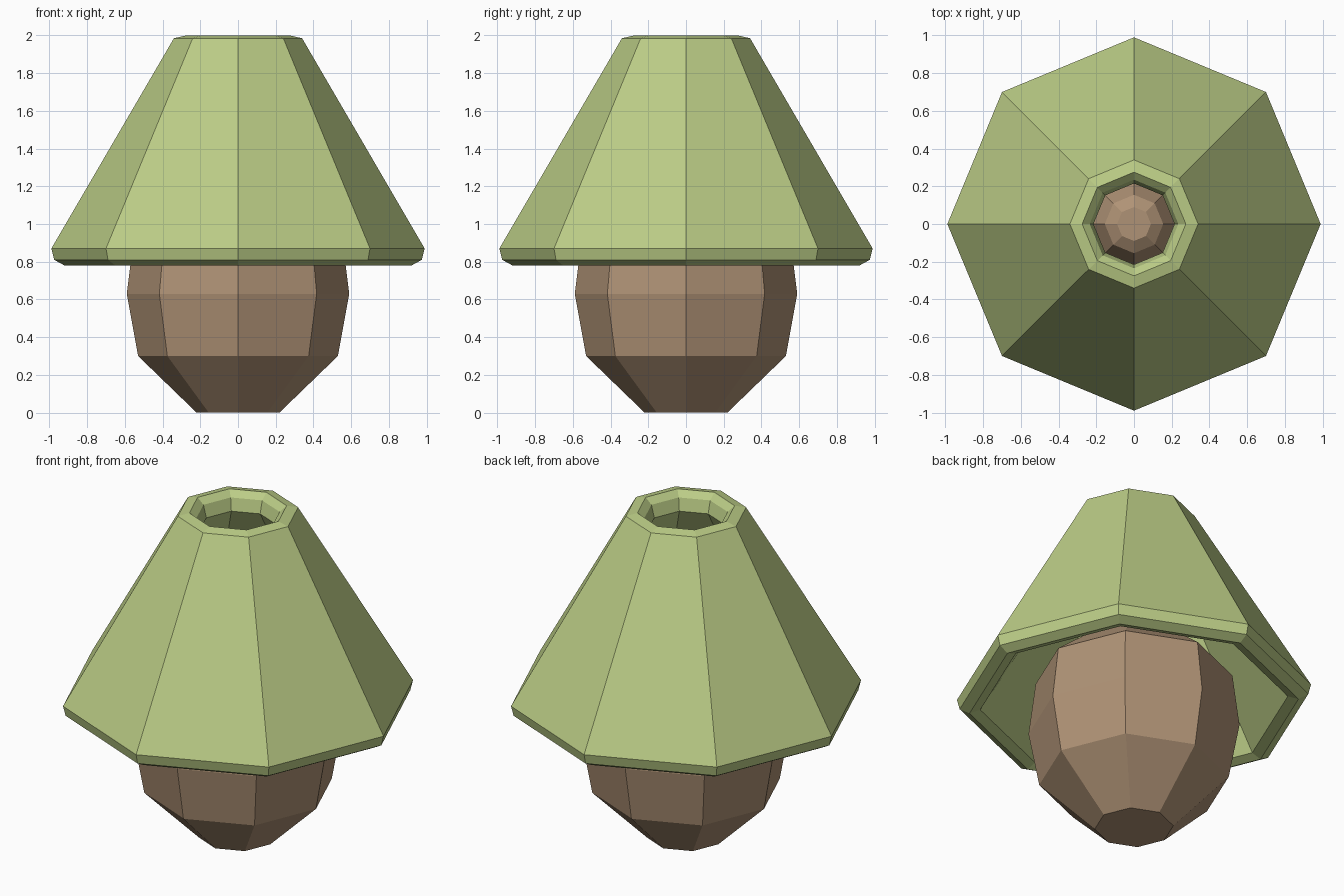
import bpy, bmesh, math

SIDES = 8

cube = bpy.data.objects.get("Cube")
if cube:
    bpy.data.objects.remove(cube, do_unlink=True)


def make_material(name, rgb):
    mat = bpy.data.materials.new(name)
    mat.use_nodes = True
    color = (*rgb, 1.0)
    mat.diffuse_color = color
    mat.node_tree.nodes["Principled BSDF"].inputs["Base Color"].default_value = color
    return mat


def lathe(name, profile, mat, closed):
    """Turn a (radius, height) profile into a faceted solid.
    A closed profile makes a ring; an open one gets flat end caps."""
    bm = bmesh.new()
    rings = []
    for r, z in profile:
        angles = [math.tau * i / SIDES for i in range(SIDES)]
        rings.append([bm.verts.new((r * math.cos(a), r * math.sin(a), z)) for a in angles])
    pairs = list(zip(rings, rings[1:]))
    if closed:
        pairs.append((rings[-1], rings[0]))
    else:
        bm.faces.new(rings[0])
        bm.faces.new(rings[-1])
    for low, high in pairs:
        for i in range(SIDES):
            j = (i + 1) % SIDES
            bm.faces.new((low[i], low[j], high[j], high[i]))
    bmesh.ops.recalc_face_normals(bm, faces=bm.faces)
    mesh = bpy.data.meshes.new(name)
    bm.to_mesh(mesh)
    bm.free()
    mesh.materials.append(mat)
    obj = bpy.data.objects.new(name, mesh)
    bpy.context.collection.objects.link(obj)
    return obj


green = make_material("sage green", (0.50, 0.61, 0.24))
brown = make_material("clay brown", (0.43, 0.29, 0.18))

# Rounded base with a narrow foot, wide belly and a short neck inside the shade
lathe("lamp_base", [
    (0.22, 0.0), (0.53, 0.30), (0.59, 0.63), (0.55, 0.95),
    (0.24, 1.20), (0.155, 1.36), (0.09, 1.40),
], brown, closed=False)

# Thick hollow shade: outer wall, bevelled lower rim, inner wall, bevelled throat
lathe("lamp_shade", [
    (0.34, 1.985), (0.99, 0.87), (0.975, 0.81), (0.92, 0.78),
    (0.86, 0.80), (0.215, 1.89), (0.235, 1.965), (0.275, 2.0),
], green, closed=True)
